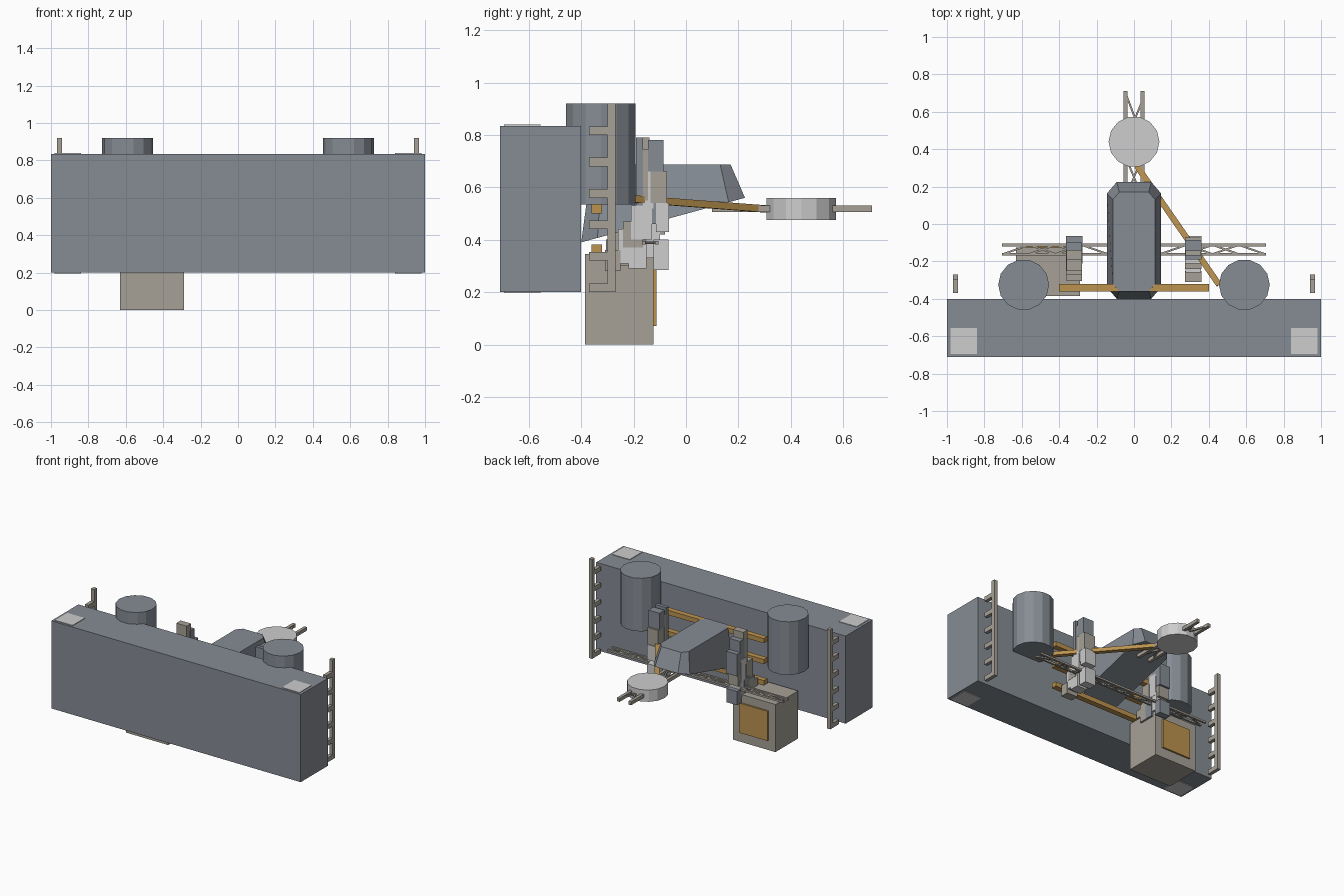
import bpy, bmesh, math
from mathutils import Vector, Matrix

if "Cube" in bpy.data.objects:
    bpy.data.objects.remove(bpy.data.objects["Cube"])

COLOURS = {
    "slate grey": (0.24, 0.265, 0.30, 1),
    "warm grey": (0.38, 0.355, 0.31, 1),
    "ochre": (0.50, 0.29, 0.08, 1),
    "pale grey": (0.61, 0.61, 0.61, 1),
}
MATS = []
for label, rgba in COLOURS.items():
    m = bpy.data.materials.new(label)
    m.diffuse_color = rgba
    m.use_nodes = True
    m.node_tree.nodes["Principled BSDF"].inputs["Base Color"].default_value = m.diffuse_color
    MATS.append(m)
SLATE, WARM, OCHRE, PALE = range(4)


def finish(name, bm, colour=None):
    """Turn a bmesh into an object; colour=None keeps per-face indices."""
    bmesh.ops.recalc_face_normals(bm, faces=bm.faces)
    me = bpy.data.meshes.new(name)
    for m in (MATS if colour is None else [MATS[colour]]):
        me.materials.append(m)
    bm.to_mesh(me)
    bm.free()
    ob = bpy.data.objects.new(name, me)
    bpy.context.collection.objects.link(ob)
    return ob


def box(bm, x, y, z, index=0):
    """Box from three (low, high) ranges."""
    mid = [(a + b) / 2 for a, b in (x, y, z)]
    size = [b - a for a, b in (x, y, z)]
    mat = Matrix.Translation(mid) @ Matrix.Diagonal((*size, 1))
    verts = bmesh.ops.create_cube(bm, size=1, matrix=mat)["verts"]
    for f in {f for v in verts for f in v.link_faces}:
        f.material_index = index


def beam(bm, a, b, width, height):
    """Rectangular bar between two points."""
    a, b = Vector(a), Vector(b)
    d = b - a
    rot = d.to_track_quat("Y", "Z").to_matrix().to_4x4()
    mat = Matrix.Translation((a + b) / 2) @ rot @ Matrix.Diagonal((width, d.length, height, 1))
    bmesh.ops.create_cube(bm, size=1, matrix=mat)


def loft(bm, rings):
    """Closed solid through rings with equal point counts."""
    rows = [[bm.verts.new(p) for p in r] for r in rings]
    n = len(rows[0])
    for lo, hi in zip(rows, rows[1:]):
        for i in range(n):
            j = (i + 1) % n
            bm.faces.new((lo[i], lo[j], hi[j], hi[i]))
    bm.faces.new(rows[0][::-1])
    bm.faces.new(rows[-1])


def drum(bm, x, y, r, z0, z1, n=14):
    loft(bm, [[(x + r * math.cos(2 * math.pi * i / n), y + r * math.sin(2 * math.pi * i / n), z)
               for i in range(n)] for z in (z0, z1)])


# Main slab
bm = bmesh.new()
box(bm, (-1, 1), (-0.71, -0.40), (0.20, 0.835))
finish("main_slab", bm, SLATE)

# Corner plates, ladders and drums, one of each per side
for side, s in (("left", -1), ("right", 1)):
    bm = bmesh.new()
    for z in ((0.833, 0.839), (0.196, 0.202)):
        box(bm, sorted((s * 0.84, s * 0.98)), (-0.695, -0.555), z)
    finish(side + "_corner_plates", bm, PALE)

    bm = bmesh.new()
    xs = sorted((s * 0.942, s * 0.968))
    box(bm, xs, (-0.30, -0.27), (0.20, 0.92))
    for i in range(6):
        z = 0.20 + 0.12 * i
        box(bm, xs, (-0.37, -0.295), (z, z + 0.033))
    finish(side + "_ladder", bm, WARM)

    bm = bmesh.new()
    drum(bm, s * 0.59, -0.325, 0.136, 0.535, 0.92)
    finish(side + "_tank", bm, SLATE)

# Central hull: chamfered plan, tilted base, smaller flat top
def hull_ring(hw, y0, y1, cut, zfun):
    e = hw - cut * 0.85
    pts = [(-e, y0), (e, y0), (hw, y0 + cut), (hw, y1 - cut),
           (e, y1), (-e, y1), (-hw, y1 - cut), (-hw, y0 + cut)]
    return [(x, y, zfun(y)) for x, y in pts]

bm = bmesh.new()
loft(bm, [hull_ring(0.145, -0.40, 0.225, 0.062, lambda y: 0.39 + (y + 0.40) * 0.272),
          hull_ring(0.113, -0.36, 0.170, 0.040, lambda y: 0.688)])
finish("central_hull", bm, SLATE)

# Equipment box and its hatch
bm = bmesh.new()
box(bm, (-0.63, -0.29), (-0.385, -0.125), (0, 0.345))
finish("equipment_box", bm, WARM)
bm = bmesh.new()
box(bm, (-0.575, -0.345), (-0.126, -0.113), (0.07, 0.285))
finish("box_hatch", bm, OCHRE)

# Cross bars behind the hull
bm = bmesh.new()
for z in (0.365, 0.518, 0.670):
    box(bm, (-0.40, 0.40), (-0.36, -0.32), (z - 0.017, z + 0.017))
finish("cross_bars", bm, OCHRE)

# Diagonal boom reaching to the dish
bm = bmesh.new()
beam(bm, (0.455, -0.325, 0.565), (0.015, 0.31, 0.517), 0.032, 0.027)
finish("boom", bm, OCHRE)

# Dish drum and the mast carrying it
bm = bmesh.new()
drum(bm, 0, 0.44, 0.136, 0.475, 0.56)
finish("dish", bm, PALE)

bm = bmesh.new()
for s in (-1, 1):
    box(bm, sorted((s * 0.035, s * 0.057)), (0.10, 0.71), (0.505, 0.53))
for a, b in (((-0.045, 0.70), (0.045, 0.46)), ((0.045, 0.66), (-0.045, 0.44)),
             ((0.045, 0.36), (-0.045, 0.14)), ((-0.045, 0.36), (0.045, 0.14))):
    beam(bm, (*a, 0.517), (*b, 0.517), 0.010, 0.012)
finish("mast", bm, WARM)

# Long lattice crossing under the hull
bm = bmesh.new()
for y in (-0.112, -0.161):
    box(bm, (-0.705, 0.705), (y - 0.007, y + 0.007), (0.382, 0.396))
cells = 10
step = 1.40 / cells
for i in range(cells):
    x = -0.70 + i * step
    a, b = (-0.112, -0.161) if i % 2 else (-0.161, -0.112)
    beam(bm, (x, a, 0.389), (x + step, b, 0.389), 0.010, 0.009)
    if i % 3:
        beam(bm, (x, b, 0.389), (x + step, a, 0.389), 0.010, 0.009)
finish("lattice", bm, WARM)

# Machinery stacks: staggered blocks (y low, y high, z low, z high, colour)
RIGHT_BLOCKS = [
    (-0.145, -0.085, 0.66, 0.78, SLATE), (-0.19, -0.165, 0.50, 0.79, SLATE),
    (-0.18, -0.145, 0.55, 0.745, WARM), (-0.17, -0.125, 0.52, 0.715, PALE),
    (-0.135, -0.072, 0.54, 0.66, WARM), (-0.115, -0.065, 0.43, 0.54, PALE),
    (-0.125, -0.067, 0.285, 0.40, PALE), (-0.16, -0.105, 0.46, 0.58, SLATE),
    (-0.21, -0.13, 0.40, 0.53, PALE), (-0.24, -0.165, 0.37, 0.47, WARM),
    (-0.22, -0.15, 0.29, 0.385, PALE), (-0.26, -0.21, 0.31, 0.44, PALE),
    (-0.31, -0.25, 0.28, 0.36, WARM),
]
LEFT_BLOCKS = [
    (-0.105, -0.065, 0.50, 0.66, SLATE), (-0.15, -0.10, 0.58, 0.74, SLATE),
    (-0.19, -0.14, 0.55, 0.79, WARM), (-0.13, -0.08, 0.42, 0.57, WARM),
    (-0.17, -0.11, 0.44, 0.60, PALE), (-0.115, -0.067, 0.29, 0.39, SLATE),
    (-0.16, -0.10, 0.33, 0.46, PALE), (-0.25, -0.18, 0.42, 0.56, WARM),
    (-0.21, -0.15, 0.30, 0.45, SLATE), (-0.27, -0.20, 0.30, 0.43, WARM),
    (-0.305, -0.25, 0.345, 0.40, WARM),
]
for name, cx, blocks in (("right_machinery", 0.317, RIGHT_BLOCKS),
                         ("left_machinery", -0.32, LEFT_BLOCKS)):
    bm = bmesh.new()
    for i, (y0, y1, z0, z1, c) in enumerate(blocks):
        hw = 0.044 - 0.001 * (i % 4)
        box(bm, (cx - hw, cx + hw), (y0, y1), (z0, z1), c)
    finish(name, bm)
